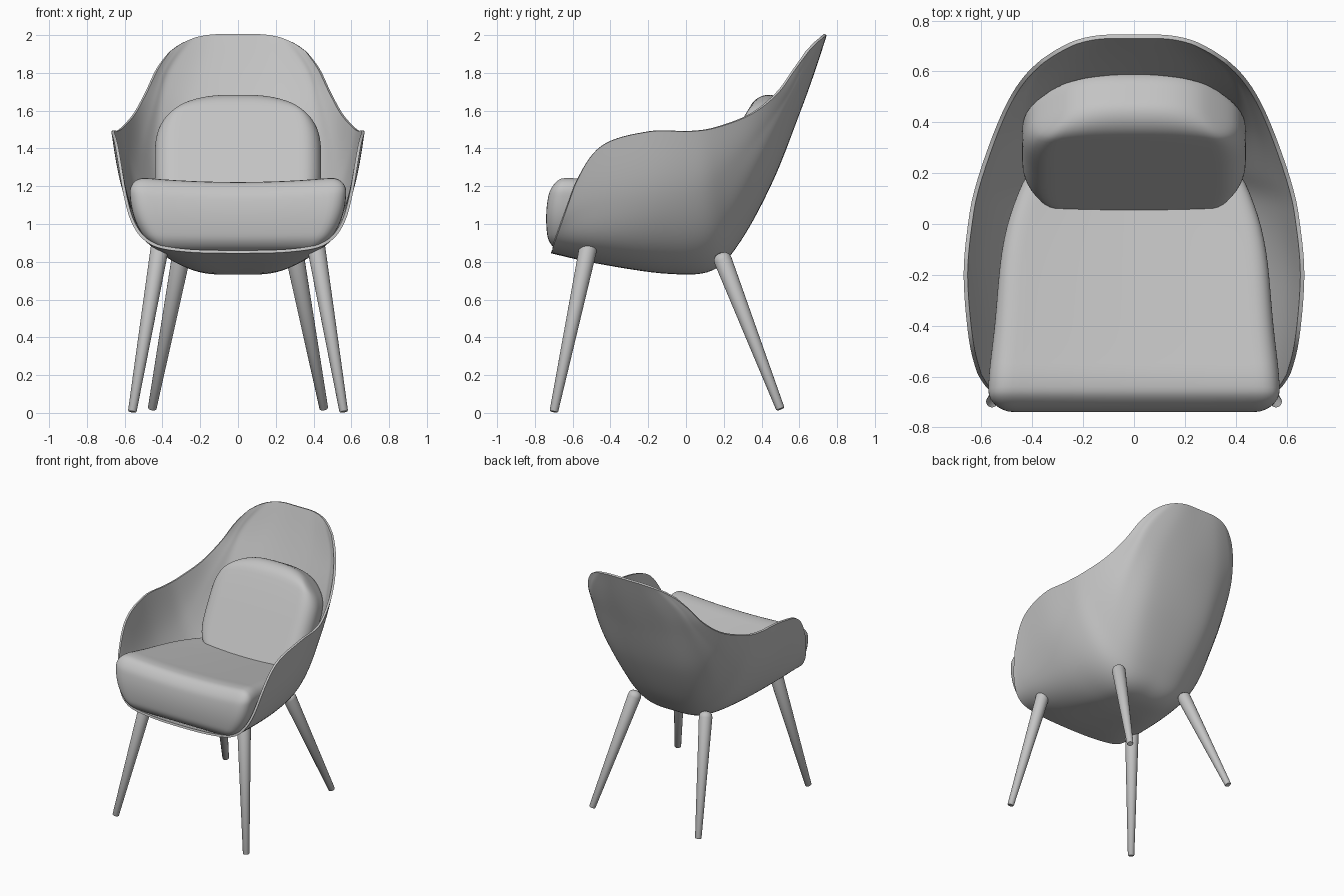
import bpy, bmesh, math
from mathutils import Vector, Matrix
from mathutils.bvhtree import BVHTree

if "Cube" in bpy.data.objects:
    bpy.data.objects.remove(bpy.data.objects["Cube"])

grey = bpy.data.materials.new("light grey")
grey.diffuse_color = (0.55, 0.55, 0.55, 1)
grey.use_nodes = True
grey.node_tree.nodes["Principled BSDF"].inputs["Base Color"].default_value = grey.diffuse_color


def finish(name, bm, angle=40, thickness=0):
    me = bpy.data.meshes.new(name)
    bm.to_mesh(me)
    bm.free()
    me.materials.append(grey)
    ob = bpy.data.objects.new(name, me)
    bpy.context.collection.objects.link(ob)
    bpy.ops.object.select_all(action='DESELECT')
    ob.select_set(True)
    bpy.context.view_layer.objects.active = ob
    if thickness:
        mod = ob.modifiers.new("thickness", 'SOLIDIFY')
        mod.thickness = thickness
        mod.offset = 1
        bpy.ops.object.modifier_apply(modifier=mod.name)
    bpy.ops.object.shade_smooth_by_angle(angle=math.radians(angle))
    return ob


def spline(pts, n):
    """Smooth curve through the points, n samples per span."""
    def ahead(a, b, c):
        return a * 2.5 - b * 2 + c * 0.5
    p = [ahead(*pts[:3])] + pts + [ahead(*pts[:-4:-1])]
    out = []
    for i in range(1, len(p) - 2):
        a, b, c, d = p[i - 1:i + 3]
        for k in range(n):
            t = k / n
            out.append(0.5 * (2 * b + (c - a) * t + (2 * a - 5 * b + 4 * c - d) * t * t
                              + (3 * b - a - 3 * c + d) * t ** 3))
    return out + [pts[-1]]


# Shell: stations from the front lip to the top of the back,
# each running from the centre line (y, z) out to the rim (x, y, z)
stations = [
    ((-.715, .845), (.28, -.71, .853), (.46, -.70, .89), (.56, -.66, 1.0), (.615, -.59, 1.20)),
    ((-.45, .788), (.28, -.47, .803), (.48, -.48, .90), (.585, -.48, 1.10), (.65, -.45, 1.41)),
    ((-.10, .737), (.25, -.12, .76), (.46, -.15, .90), (.60, -.17, 1.15), (.67, -.20, 1.488)),
    ((.14, .755), (.22, .13, .775), (.42, .10, .92), (.57, .06, 1.18), (.65, .02, 1.49)),
    ((.29, .91), (.23, .275, .93), (.405, .235, 1.05), (.545, .195, 1.28), (.62, .16, 1.51)),
    ((.462, 1.23), (.26, .45, 1.25), (.425, .40, 1.33), (.51, .36, 1.45), (.557, .345, 1.58)),
    ((.60, 1.58), (.24, .59, 1.60), (.392, .552, 1.63), (.45, .52, 1.66), (.495, .485, 1.69)),
    ((.68, 1.80), (.20, .672, 1.805), (.345, .637, 1.81), (.398, .608, 1.815), (.433, .58, 1.82)),
    ((.745, 2.0), (.13, .743, 1.999), (.225, .724, 1.984), (.298, .69, 1.957), (.363, .648, 1.912)),
]
rows = []
for c, *side in stations:
    half = [Vector(p) for p in side]
    left = [Vector((-p.x, p.y, p.z)) for p in reversed(half)]
    rows.append(spline(left + [Vector((0, *c))] + half, 8))
cols = [spline(list(col), 8) for col in zip(*rows)]
bm = bmesh.new()
grid = [[bm.verts.new(p) for p in col] for col in cols]
for a, b in zip(grid, grid[1:]):
    for i in range(len(a) - 1):
        bm.faces.new((a[i], b[i], b[i + 1], a[i + 1]))
inside = BVHTree.FromBMesh(bm)
finish("shell", bm, 40, .016)


def fit(p):
    """Keep a cushion point inside the shell."""
    if p.y < -.5:
        return p
    o = Vector((0, -.2, 1.2))
    hit = inside.ray_cast(o, (p - o).normalized())
    if hit[0] is None:
        return p
    return o + (p - o).normalized() * min((p - o).length, hit[3] - .024)


def pillow(name, half, r, warp, cuts=31):
    """Rounded box whose points are then passed through a warp function."""
    bm = bmesh.new()
    bmesh.ops.create_cube(bm, size=2)
    bmesh.ops.subdivide_edges(bm, edges=bm.edges[:], cuts=cuts, use_grid_fill=True)
    for v in bm.verts:
        # crowd the grid towards the edges, where the rounding is
        q = [math.sin(c * math.pi / 2) * h for c, h in zip(v.co, half)]
        core = Vector([max(-(h - r), min(h - r, c)) for c, h in zip(q, half)])
        d = Vector(q) - core
        v.co = fit(warp(core + d.normalized() * r if d.length > 1e-6 else core))
    return finish(name, bm, 60)


# Seat cushion: narrows to the back and the bottom, slopes down to the back
width = spline([Vector((y, w, 0)) for y, w in
                ((-.75, .575), (-.6, .572), (-.4, .55), (-.1, .52), (.1, .465), (.32, .36))], 8)


def seat_warp(p):
    y = p.y - 0.215
    f = (p.z + .19) / .38
    k = min(range(len(width)), key=lambda i: abs(width[i].x - y))
    k = max(1, min(len(width) - 2, k))
    a, b = (width[k - 1], width[k]) if y < width[k].x else (width[k], width[k + 1])
    w = a.y + (b.y - a.y) * (y - a.x) / (b.x - a.x)
    back = (y + .6) / .9
    bottom = .855 + .05 * max(0, back)
    top = 1.222 - .17 * max(0, back) + .03 * (p.x / .56) ** 2
    front = max(0, -p.y / .53) ** 6
    shift = front * (.05 * f ** 4 + .03 * (1 - f) ** 4)
    return Vector((p.x / .56 * w * (1 - .26 * (1 - f) ** 3), y + shift, bottom + (top - bottom) * f))


pillow("seat_cushion", (.56, .53, .19), .085, seat_warp)

# Back cushion: leaning pillow with a rounded outline
lean = Matrix.Rotation(math.radians(-28), 4, 'X')


def back_warp(p):
    fx, fz = p.x / .44, p.z / .41
    y = p.y * (1 - .45 * fx ** 4) if p.y > 0 else p.y * (1 - .1 * max(0, fz) ** 3)
    q = Vector((p.x * (1 - .25 * fz ** 4), y, p.z * (1 - .22 * abs(fx) ** 3)))
    return lean @ q + Vector((0, .318, 1.295))


pillow("back_cushion", (.44, .14, .41), .10, back_warp)


# Tapered legs with a domed top
def leg(name, foot, top):
    foot, top = Vector(foot), Vector(top)
    axis = top - foot
    rot = axis.to_track_quat('Z', 'Y')
    length, n = axis.length, 24
    prof = [(.019, 0), (.023, .005), (.048, length - .03), (.044, length - .01),
            (.03, length + .005), (.012, length + .011)]
    bm = bmesh.new()
    rings = [[bm.verts.new(foot + rot @ Vector((r * math.cos(t), r * math.sin(t), h)))
              for t in (2 * math.pi * i / n for i in range(n))] for r, h in prof]
    for a, b in zip(rings, rings[1:]):
        for i in range(n):
            bm.faces.new((a[i], a[(i + 1) % n], b[(i + 1) % n], b[i]))
    bm.faces.new(rings[0][::-1])
    bm.faces.new(rings[-1])
    finish(name, bm)


for s, label in ((-1, "left"), (1, "right")):
    leg("front_leg_" + label, (s * .56, -.70, .006), (s * .41, -.512, .90))
    leg("back_leg_" + label, (s * .455, .50, .02), (s * .30, .185, .835))
